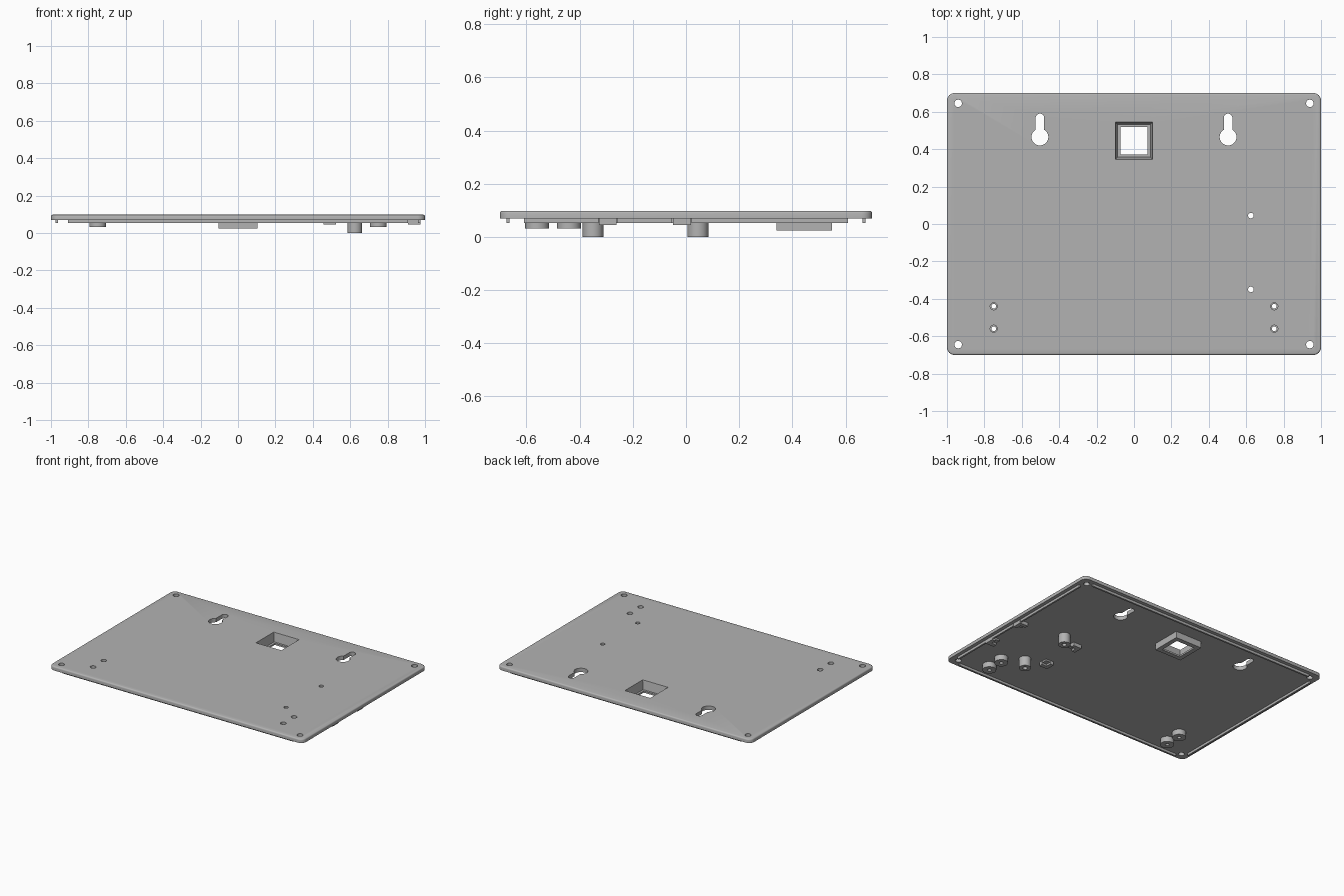
import bpy, math

old = bpy.data.objects.get("Cube")
if old:
    bpy.data.objects.remove(old, do_unlink=True)

grey = bpy.data.materials.new("matte grey")
grey.use_nodes = True
colour = (0.45, 0.45, 0.45, 1)
grey.diffuse_color = colour
grey.node_tree.nodes["Principled BSDF"].inputs["Base Color"].default_value = colour

TOP, UNDER = 0.098, 0.07
parts, cutters = [], []


# Outlines, all counter-clockwise
def arc(x, y, r, start, end, n):
    return [(x + r * math.cos(math.radians(start + (end - start) * i / n)),
             y + r * math.sin(math.radians(start + (end - start) * i / n)))
            for i in range(n + 1)]


def circle(x, y, r, n=32):
    return arc(x, y, r, 0, 360, n)[:-1]


def rect(x0, x1, y0, y1):
    return [(x0, y0), (x1, y0), (x1, y1), (x0, y1)]


def square(x, y, half):
    return rect(x - half, x + half, y - half, y + half)


def rounded_rect(hx, hy, r):
    pts = []
    for k, (sx, sy) in enumerate([(1, 1), (-1, 1), (-1, -1), (1, -1)]):
        pts += arc(sx * (hx - r), sy * (hy - r), r, 90 * k, 90 * k + 90, 6)
    return pts


def keyhole(x, y, r, slot, tip):
    a = math.degrees(math.acos(slot / r))
    return arc(x, y, r, 180 - a, 360 + a, 28) + arc(x, tip, slot, 0, 180, 14)


# Solid skinned through outlines listed from bottom to top
def loft(name, rings, group):
    n = len(rings[0][0])
    verts = [(x, y, z) for outline, z in rings for x, y in outline]
    faces = [tuple(reversed(range(n))), tuple(range(len(verts) - n, len(verts)))]
    for k in range(len(rings) - 1):
        for i in range(n):
            j = (i + 1) % n
            faces.append((k * n + i, k * n + j, k * n + n + j, k * n + n + i))
    mesh = bpy.data.meshes.new(name)
    mesh.from_pydata(verts, [], faces)
    mesh.materials.append(grey)
    obj = bpy.data.objects.new(name, mesh)
    bpy.context.collection.objects.link(obj)
    group.append(obj)
    return obj


def block(name, outline, low, high=UNDER + 0.002):
    return loft(name, [(outline, low), (outline, high)], parts)


def cut_through(name, outline):
    loft(name, [(outline, -0.1), (outline, 0.2)], cutters)


def carve(obj, tools):
    for tool in tools:
        mod = obj.modifiers.new("cut", "BOOLEAN")
        mod.operation = "DIFFERENCE"
        mod.solver = "EXACT"
        mod.object = tool
    bpy.context.view_layer.update()
    graph = bpy.context.evaluated_depsgraph_get()
    mesh = bpy.data.meshes.new_from_object(obj.evaluated_get(graph))
    obj.modifiers.clear()
    obj.data = mesh


# Panel with rounded corners and a softened top edge
bevel = 0.009
rings = [(rounded_rect(1, 0.7, 0.04), UNDER)]
for i in range(4):
    a = math.radians(30 * i)
    inset = bevel * (1 - math.cos(a))
    rings.append((rounded_rect(1 - inset, 0.7 - inset, 0.04 - inset),
                  TOP - bevel + bevel * math.sin(a)))
panel = loft("panel", rings, parts)

# Corner screw holes and hanging slots
for sx in (-1, 1):
    for sy in (-1, 1):
        cut_through("corner_hole_cutter", circle(sx * 0.94, sy * 0.645, 0.02))
    cut_through("keyhole_cutter", keyhole(sx * 0.503, 0.465, 0.045, 0.023, 0.567))

# Square pocket with a stepped opening
py = 0.445
pocket = block("pocket", square(0, py, 0.105), 0.024)
loft("pocket_cutter", [(square(0, py, 0.073), -0.1), (square(0, py, 0.073), 0.036),
                       (square(0, py, 0.088), 0.036), (square(0, py, 0.1), TOP),
                       (square(0, py, 0.1), 0.2)], cutters)
pocket_cutter = cutters[-1]
carve(pocket, [pocket_cutter])

# Short bosses with stepped bores
for x in (-0.75, 0.75):
    for y in (-0.44, -0.56):
        boss = block("short_boss", circle(x, y, 0.045), 0.032)
        loft("bore_cutter", [(circle(x, y, 0.013), -0.1), (circle(x, y, 0.013), 0.05),
                             (circle(x, y, 0.019), 0.05), (circle(x, y, 0.019), 0.2)], cutters)
        carve(boss, [cutters[-1]])

# Tall posts with straight bores
for y in (-0.35, 0.045):
    post = block("tall_post", circle(0.625, y, 0.039), 0)
    cut_through("post_bore_cutter", circle(0.625, y, 0.015))
    carve(post, [cutters[-1]])

# Thin locating ribs along the four edges
for s in (-1, 1):
    x, y = s * 0.969, s * 0.669
    block("long_rib", rect(-0.91, 0.91, y - 0.006, y + 0.006), 0.053)
    spans = [(-0.61, 0.61)] if s < 0 else [(-0.61, -0.33), (-0.258, -0.055), (0.02, 0.61)]
    for low, high in spans:
        block("side_rib", rect(x - 0.006, x + 0.006, low, high), 0.053)

# Four corner brackets: a low ledge inside an L-shaped wall
wall, size = 0.028, 0.066
for x, dx in ((0.457, 1), (0.975, -1)):
    for y, dy in ((-0.328, 1), (0.018, -1)):
        def box(w, d, low):
            xs, ys = sorted((x, x + dx * w)), sorted((y, y + dy * d))
            block("corner_bracket", rect(*xs, *ys), low)
        box(size, wall, 0.045)
        box(wall, size, 0.045)
        box(size - 0.002, size - 0.002, 0.058)

# Cut the panel, then drop the cutters
carve(panel, cutters)
for tool in cutters:
    bpy.data.objects.remove(tool, do_unlink=True)

bpy.ops.object.select_all(action="DESELECT")
for obj in parts:
    obj.select_set(True)
bpy.context.view_layer.objects.active = panel
bpy.ops.object.shade_smooth_by_angle(angle=math.radians(35))
